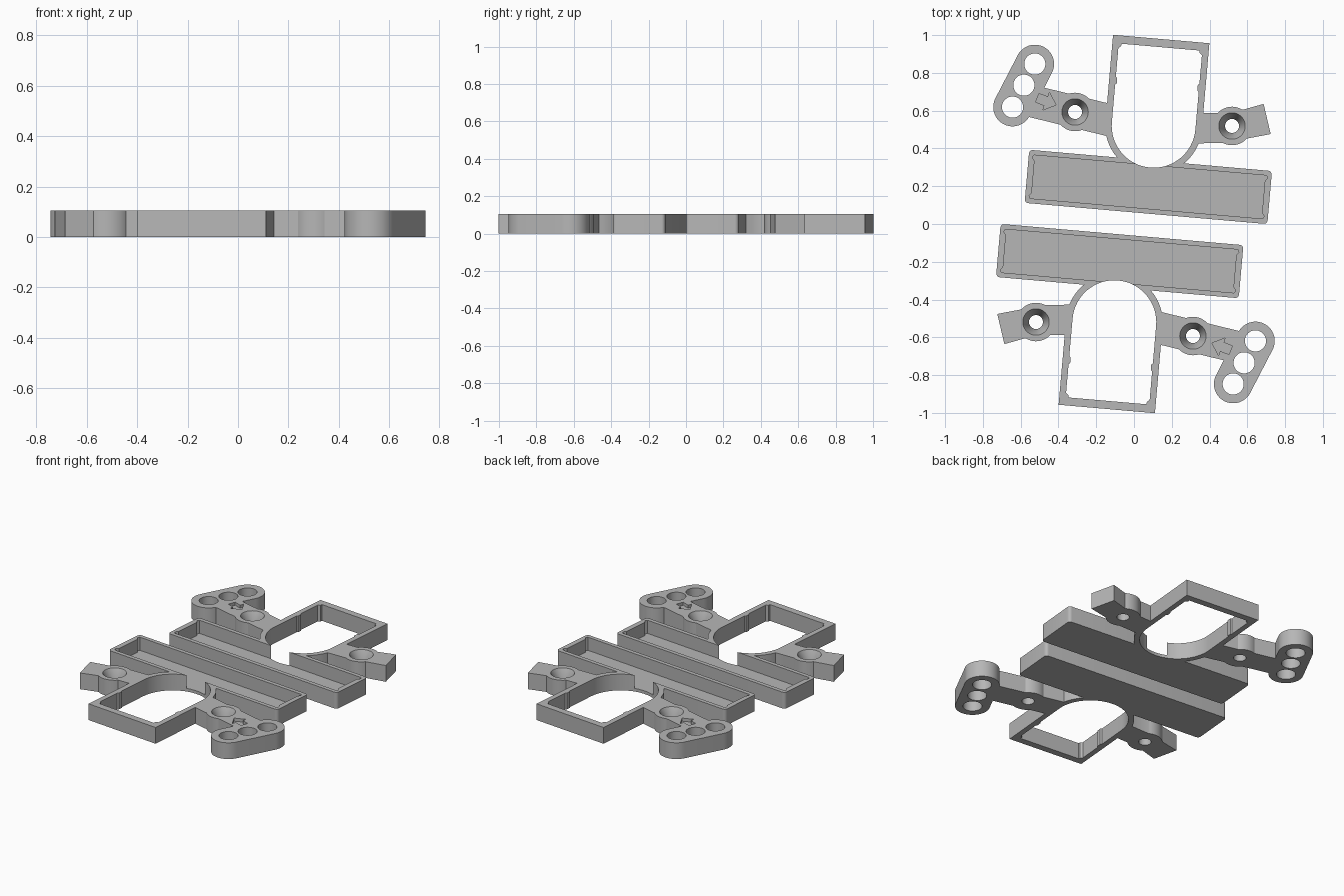
import bpy, bmesh, math
from mathutils import Matrix, Vector

if "Cube" in bpy.data.objects:
    bpy.data.objects.remove(bpy.data.objects["Cube"])

H = 0.105                       # thickness of every part
TILT = Matrix.Translation((0.104, 0.52, 0)) @ Matrix.Rotation(math.radians(-5), 4, 'Z')

grey = bpy.data.materials.new("plain grey")
grey.use_nodes = True
grey.diffuse_color = (0.47, 0.47, 0.47, 1)
grey.node_tree.nodes["Principled BSDF"].inputs["Base Color"].default_value = grey.diffuse_color


def prism(name, outline, z0=0.0, z1=H, matrix=Matrix()):
    """Extrude a closed outline between two heights."""
    bm = bmesh.new()
    face = bm.faces.new([bm.verts.new((x, y, z0)) for x, y in outline])
    top = bmesh.ops.extrude_face_region(bm, geom=[face])["geom"]
    bmesh.ops.translate(bm, vec=(0, 0, z1 - z0),
                        verts=[g for g in top if isinstance(g, bmesh.types.BMVert)])
    return finish(name, bm, matrix)


def cone(name, centre, r0, r1, z0, z1):
    bm = bmesh.new()
    spot = Matrix.Translation((centre[0], centre[1], (z0 + z1) / 2))
    bmesh.ops.create_cone(bm, cap_ends=True, segments=48, radius1=r0, radius2=r1,
                          depth=z1 - z0, matrix=spot)
    return finish(name, bm, Matrix())


def finish(name, bm, matrix):
    bm.transform(matrix)
    bmesh.ops.recalc_face_normals(bm, faces=bm.faces)
    mesh = bpy.data.meshes.new(name)
    bm.to_mesh(mesh)
    bm.free()
    mesh.materials.append(grey)
    ob = bpy.data.objects.new(name, mesh)
    bpy.context.collection.objects.link(ob)
    return ob


def arc(cx, cy, r, a0, a1, n=32):
    angles = [math.radians(a0 + (a1 - a0) * i / n) for i in range(n + 1)]
    return [(cx + r * math.cos(a), cy + r * math.sin(a)) for a in angles]


def bar(start, end, half_start, half_end):
    """Outline of a straight bar, tapered between two half widths."""
    a, b = Vector(start), Vector(end)
    n = (b - a).normalized().orthogonal()
    return [tuple(p) for p in (a + n * half_start, a - n * half_start,
                               b - n * half_end, b + n * half_end)]


def rounded_box(hx, hy, cy, r):
    return [p for sx, sy, a in ((1, 1, 0), (-1, 1, 90), (-1, -1, 180), (1, -1, 270))
            for p in arc(sx * (hx - r), cy + sy * (hy - r), r, a, a + 90, 6)]


def combine(target, others, operation):
    bpy.context.view_layer.objects.active = target
    for other in others:
        mod = target.modifiers.new(operation.lower(), 'BOOLEAN')
        mod.operation, mod.solver, mod.object = operation, 'EXACT', other
        bpy.ops.object.modifier_apply(modifier=mod.name)
        bpy.data.objects.remove(other)


# Key points of the arms
LEFT_HOLE, RIGHT_HOLE = (-0.312, 0.593), (0.519, 0.519)
CLUSTER = [(-0.525, 0.847), (-0.583, 0.735), (-0.643, 0.619)]

# Solid parts: arched frame, tray block, two arms with bosses, three-hole head
holder = prism("back_holder", [(0.256, 0.461), (-0.256, 0.461)]
               + arc(0, 0, 0.256, 180, 360), matrix=TILT)
lean = math.degrees(math.atan2(CLUSTER[0][1] - CLUSTER[2][1], CLUSTER[0][0] - CLUSTER[2][0]))
head = (arc(*CLUSTER[0], 0.102, lean - 90, lean + 90)
        + arc(*CLUSTER[2], 0.102, lean + 90, lean + 270))
combine(holder, [
    prism("tray", rounded_box(0.645, 0.141, -0.325, 0.02), matrix=TILT),
    prism("left_arm", bar((-0.56, 0.655), (-0.05, 0.53), 0.085, 0.085)),
    prism("right_arm", bar((0.22, 0.505), (0.519, 0.51), 0.08, 0.08)),
    prism("right_tab", bar((0.5, 0.508), (0.705, 0.556), 0.073, 0.082)),
    cone("left_boss", LEFT_HOLE, 0.102, 0.102, 0, H),
    cone("right_boss", RIGHT_HOLE, 0.102, 0.102, 0, H),
    prism("three_hole_head", head),
], 'UNION')

# Arched opening, with a small grip step on each side wall
opening = [(0.222, 0), (0.222, 0.2), (0.214, 0.207), (0.214, 0.235), (0.222, 0.242),
           (0.222, 0.395), (0.208, 0.405), (0.208, 0.418)]
opening += [(-x, y) for x, y in reversed(opening)] + arc(0, 0, 0.222, 180, 360)[1:-1]

# Tray pocket, relieved at its corners
corner = [(0.612, 0.085), (0.625, 0.1), (0.618, 0.115)]
pocket = corner + [(-x, y) for x, y in reversed(corner)]
pocket += [(-x, -y) for x, y in pocket]
pocket = [(x, y - 0.325) for x, y in pocket]

# Direction arrow sunk into the left arm
arrow = [(0.055, 0), (0, 0.05), (0, 0.024), (-0.05, 0.024)]
arrow += [(x, -y) for x, y in reversed(arrow[1:])]
arrow_place = Matrix.Translation((-0.465, 0.65, 0)) @ Matrix.Rotation(math.radians(-21), 4, 'Z')

cutters = [prism("opening", opening, -0.1, 0.2, TILT),
           prism("pocket", pocket, 0.02, 0.2, TILT),
           prism("arrow", arrow, H - 0.02, 0.2, arrow_place)]
cutters += [cone("pin_hole", p, 0.056, 0.056, -0.1, 0.2) for p in CLUSTER]
for p in (LEFT_HOLE, RIGHT_HOLE):
    cutters.append(cone("screw_hole", p, 0.037, 0.037, -0.1, 0.2))
    cutters.append(cone("countersink", p, 0.037, 0.07, 0.035, H + 0.0001))
combine(holder, cutters, 'DIFFERENCE')

# Keep the curved walls smooth and the edges sharp
bpy.ops.object.select_all(action='DESELECT')
holder.select_set(True)
bpy.context.view_layer.objects.active = holder
bpy.ops.object.shade_smooth_by_angle(angle=math.radians(30))

# The front holder is the same piece turned half way round
front = holder.copy()
front.name = "front_holder"
front.rotation_euler.z = math.pi
bpy.context.collection.objects.link(front)
